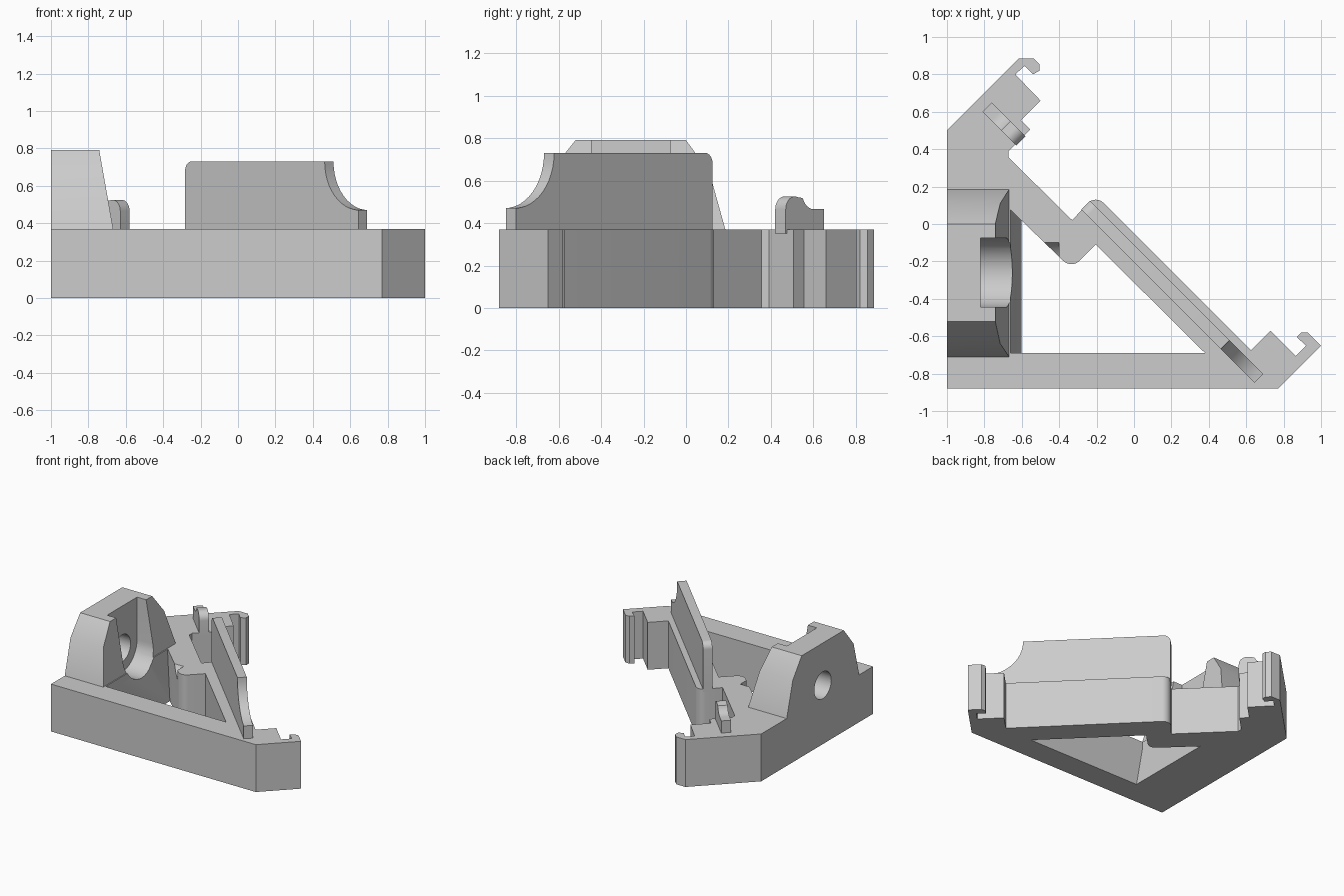
import bpy, bmesh
from math import sin, cos, radians, sqrt

if "Cube" in bpy.data.objects:
    bpy.data.objects.remove(bpy.data.objects["Cube"], do_unlink=True)

grey = bpy.data.materials.new("plain grey")
grey.use_nodes = True
colour = (0.604, 0.604, 0.604, 1)
grey.diffuse_color = colour
grey.node_tree.nodes["Principled BSDF"].inputs["Base Color"].default_value = colour


def flat(p, d):
    """Profile in x, y raised along z."""
    return (p[0], p[1], d)


def side(p, d):
    """Profile in y, z extruded along x."""
    return (d, p[0], p[1])


def diagonal(p, d):
    """Profile along the x = -y diagonal, extruded across it."""
    return ((p[0] + d) / sqrt(2), (d - p[0]) / sqrt(2), p[1])


def prism(name, points, start, end, place):
    bm = bmesh.new()
    low = [bm.verts.new(place(p, start)) for p in points]
    high = [bm.verts.new(place(p, end)) for p in points]
    bm.faces.new(low)
    bm.faces.new(high)
    for i in range(len(points)):
        bm.faces.new((low[i - 1], low[i], high[i], high[i - 1]))
    bmesh.ops.recalc_face_normals(bm, faces=bm.faces)
    mesh = bpy.data.meshes.new(name)
    bm.to_mesh(mesh)
    bm.free()
    mesh.materials.append(grey)
    ob = bpy.data.objects.new(name, mesh)
    bpy.context.collection.objects.link(ob)
    return ob


def arc(cx, cy, r, a, b, n=8):
    return [(cx + r * cos(radians(a + (b - a) * i / n)),
             cy + r * sin(radians(a + (b - a) * i / n))) for i in range(n + 1)]


def activate(ob):
    bpy.ops.object.select_all(action="DESELECT")
    ob.select_set(True)
    bpy.context.view_layer.objects.active = ob


def combine(ob, other, operation):
    activate(ob)
    mod = ob.modifiers.new(operation, "BOOLEAN")
    mod.operation, mod.object, mod.solver = operation, other, "EXACT"
    bpy.ops.object.modifier_apply(modifier=mod.name)
    bpy.data.objects.remove(other, do_unlink=True)


PLATE = 0.37

# Triangular frame with a clip hook at both ends
right_clip = [(1, -0.65), (0.93, -0.58), (0.895, -0.58), (0.87, -0.605),
              (0.92, -0.65), (0.865, -0.705), (0.73, -0.57), (0.625, -0.675)]
upper_clip = [(-0.63, 0.43), (-0.555, 0.505), (-0.605, 0.555), (-0.5, 0.66),
              (-0.635, 0.8), (-0.585, 0.845), (-0.54, 0.8), (-0.505, 0.82),
              (-0.505, 0.855), (-0.535, 0.885), (-0.615, 0.885)]
outline = ([(-1, -0.88), (0.77, -0.88)] + right_clip
           + arc(-0.205, 0.07, 0.06, 45, 135)
           + [(-0.33, 0.02), (-0.67, 0.355), (-0.67, 0.39)]
           + upper_clip + [(-1, 0.5)])
frame = prism("frame", outline, 0, PLATE, flat)

# Triangular opening
opening = ([(-0.66, -0.69), (0.38, -0.69), (-0.205, -0.11)]
           + arc(-0.335, -0.155, 0.06, -45, -135)
           + [(-0.66, 0.075)])
combine(frame, prism("opening_cutter", opening, -0.1, 0.5, flat), "DIFFERENCE")

# Bearing block with chamfered shoulders and a leaning inner face
block_shape = [(-0.71, 0), (-0.71, PLATE), (-0.64, 0.64), (-0.52, 0.79),
               (0, 0.79), (0.11, 0.64), (0.185, PLATE), (0.185, 0)]
block = prism("bearing_block", block_shape, -1, -0.5, side)
for v in block.data.vertices:
    if v.co.x > -0.9:
        v.co.x = -0.602 - 0.177 * v.co.z
combine(frame, block, "UNION")

# Round-bottomed slot and the bore behind it
slot = arc(-0.26, 0.46, 0.185, 180, 360, 24) + [(-0.075, 1), (-0.445, 1)]
combine(frame, prism("slot_cutter", slot, -0.82, -0.4, side), "DIFFERENCE")
bore = arc(-0.26, 0.46, 0.105, 0, 360, 32)[:-1]
combine(frame, prism("bore_cutter", bore, -1.2, -0.7, side), "DIFFERENCE")

# Tall fin along the diagonal bar, scooped at its low end
fin_shape = ([(-0.255, PLATE - 0.02)] + arc(-0.205, 0.68, 0.05, 180, 90)
             + arc(1.06, 0.73, 0.26, 180, 270, 12)[:-1]
             + [(1.055, 0.47), (1.055, PLATE - 0.02)])
fin = prism("fin", fin_shape, -0.145, -0.078, diagonal)

# Short rounded peg in line with the fin
peg_shape = ([(-0.742, PLATE - 0.02)] + arc(-0.802, 0.465, 0.06, 0, 110)
             + arc(-0.93, 0.545, 0.08, -20, -90, 6)
             + [(-0.997, 0.465), (-0.997, PLATE - 0.02)])
peg = prism("peg", peg_shape, -0.148, -0.078, diagonal)

for ob in (frame, fin, peg):
    activate(ob)
    bpy.ops.object.shade_smooth_by_angle(angle=radians(25))
